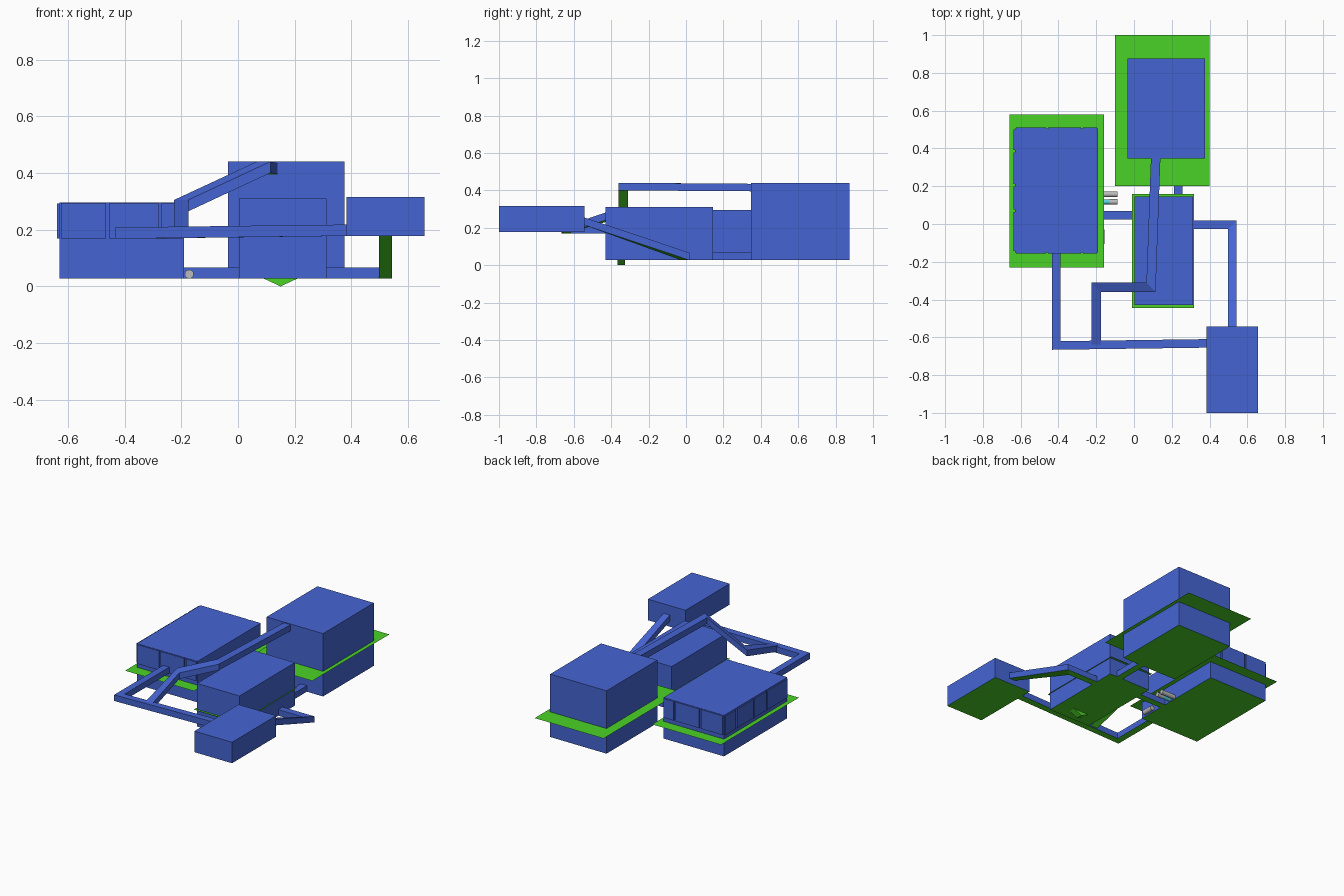
import bpy, bmesh, math
from mathutils import Vector

if "Cube" in bpy.data.objects:
    bpy.data.objects.remove(bpy.data.objects["Cube"])


def material(name, col):
    m = bpy.data.materials.new(name)
    m.diffuse_color = (*col, 1)
    m.use_nodes = True
    m.node_tree.nodes["Principled BSDF"].inputs["Base Color"].default_value = m.diffuse_color
    return m


BLUE = material("wall_blue", (0.06, 0.13, 0.65))
GREEN = material("floor_green", (0.07, 0.65, 0.02))
GREY = material("pipe_grey", (0.5, 0.5, 0.5))
CYAN = material("pipe_cyan", (0.1, 0.65, 0.75))


def mesh_object(name, verts, faces, green=(), mats=(BLUE, GREEN)):
    me = bpy.data.meshes.new(name)
    me.from_pydata(verts, [], faces)
    for m in mats:
        me.materials.append(m)
    for i in green:
        me.polygons[i].material_index = 1
    bm = bmesh.new()
    bm.from_mesh(me)
    bmesh.ops.recalc_face_normals(bm, faces=bm.faces)
    bm.to_mesh(me)
    bm.free()
    ob = bpy.data.objects.new(name, me)
    bpy.context.collection.objects.link(ob)
    return ob


def room(name, x0, x1, y0, y1, z0, z1):
    """Closed box with a green floor."""
    v = [(x, y, z) for z in (z0, z1) for x, y in ((x0, y0), (x1, y0), (x1, y1), (x0, y1))]
    f = [(3, 2, 1, 0), (4, 5, 6, 7)] + [(i, (i + 1) % 4, (i + 1) % 4 + 4, i + 4) for i in range(4)]
    return mesh_object(name, v, f, green=(0,))


def ground_plate(name, x0, x1, y0, y1, z):
    return mesh_object(name, [(x0, y0, z), (x1, y0, z), (x1, y1, z), (x0, y1, z)],
                       [(0, 1, 2, 3)], mats=(GREEN,))


def passage(name, pts, w=0.045, h=0.04):
    """Square tunnel along a floor path, mitred at the corners, green below."""
    pts = [Vector(p) for p in pts]
    dirs = [(b - a).to_2d().normalized() for a, b in zip(pts, pts[1:])]
    verts, faces, green = [], [], []
    for i, p in enumerate(pts):
        a, b = dirs[max(i - 1, 0)], dirs[min(i, len(dirs) - 1)]
        na, nb = Vector((-a.y, a.x)), Vector((-b.y, b.x))
        n = (na + nb).normalized()
        n *= w / 2 / n.dot(na)
        for s, dz in ((-1, 0), (1, 0), (1, h), (-1, h)):
            verts.append((p.x + s * n.x, p.y + s * n.y, p.z + dz))
    for i in range(len(pts) - 1):
        for j in range(4):
            if j == 0:
                green.append(len(faces))
            k = (j + 1) % 4
            faces.append((i * 4 + j, i * 4 + k, i * 4 + 4 + k, i * 4 + 4 + j))
    return mesh_object(name, verts, faces, green)


def pipe(name, a, b, r, mat):
    a, b = Vector(a), Vector(b)
    bpy.ops.mesh.primitive_cylinder_add(vertices=16, radius=r, depth=(b - a).length, location=(a + b) / 2)
    ob = bpy.context.object
    ob.name = name
    ob.rotation_euler = (b - a).to_track_quat('Z', 'Y').to_euler()
    ob.data.materials.append(mat)
    bpy.ops.object.shade_smooth_by_angle()


# Four rooms
room("left_room", -0.63, -0.19, -0.15, 0.505, 0.027, 0.296)
room("back_room", -0.035, 0.375, 0.347, 0.875, 0.027, 0.44)
room("middle_room", 0.003, 0.312, -0.43, 0.145, 0.027, 0.31)
room("front_room", 0.383, 0.657, -1.0, -0.542, 0.178, 0.316)

# Flat ground plates cutting through three rooms
ground_plate("left_ground", -0.66, -0.16, -0.23, 0.58, 0.14)
ground_plate("back_ground", -0.10, 0.40, 0.20, 1.0, 0.192)
ground_plate("middle_ground", -0.01, 0.318, -0.445, 0.16, 0.14)

# Raised panels on the upper walls of the left room
edges = [-0.15, 0.07, 0.205, 0.385, 0.505]
for i, (a, b) in enumerate(zip(edges, edges[1:])):
    room(f"left_wall_panel_{i}", -0.638, -0.629, a + 0.006, b - 0.006, 0.168, 0.292)
edges = [-0.63, -0.46, -0.275, -0.19]
for i, (a, b) in enumerate(zip(edges, edges[1:])):
    for side, y in (("front", -0.157), ("back", 0.503)):
        room(f"{side}_wall_panel_{i}", a + 0.006, b - 0.006, y, y + 0.009, 0.168, 0.294)

# Tunnels
passage("left_middle_tunnel", [(-0.195, 0.047, 0.027), (0.01, 0.047, 0.027)])
passage("middle_back_tunnel", [(0.235, 0.14, 0.027), (0.235, 0.35, 0.027)])
passage("right_tunnel", [(0.305, -0.005, 0.027), (0.52, -0.005, 0.027), (0.52, -0.545, 0.215)])
passage("long_front_tunnel", [(-0.412, -0.14, 0.168), (-0.412, -0.643, 0.168), (0.39, -0.632, 0.178)])
passage("upper_tunnel", [(-0.2, -0.64, 0.17), (-0.2, -0.335, 0.265),
                         (0.09, -0.335, 0.40), (0.115, 0.355, 0.395)], w=0.05)

# Triangular trough under the middle room
tri = [(0.09, 0.028), (0.21, 0.028), (0.15, 0.0)]
mesh_object("floor_trough", [(x, y, z) for y in (-0.365, -0.325) for x, z in tri],
            [(0, 1, 2), (3, 4, 5), (0, 1, 4, 3), (1, 2, 5, 4), (2, 0, 3, 5)], mats=(GREEN,))

# Small pipes beside the left room
pipe("pipe_back", (-0.19, 0.157, 0.043), (-0.088, 0.157, 0.043), 0.015, GREY)
pipe("pipe_front", (-0.13, 0.117, 0.043), (-0.088, 0.117, 0.043), 0.015, GREY)
pipe("pipe_front_tip", (-0.19, 0.117, 0.043), (-0.13, 0.117, 0.043), 0.013, CYAN)
pipe("pipe_side", (-0.172, -0.105, 0.043), (-0.172, -0.03, 0.043), 0.016, GREY)
